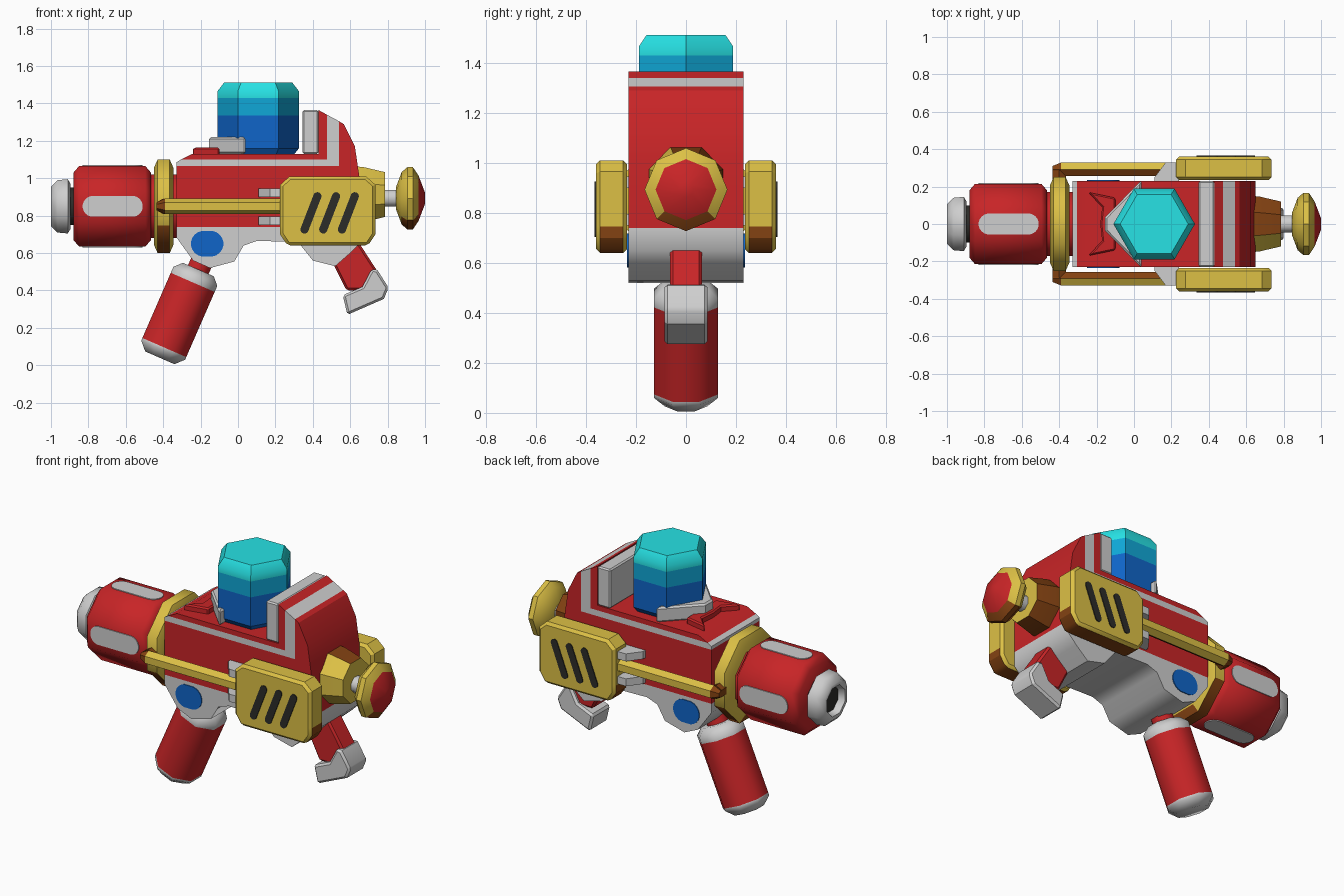
import bpy, bmesh, math
from mathutils import Vector

cube = bpy.data.objects.get("Cube")
if cube:
    bpy.data.objects.remove(cube, do_unlink=True)


def material(name, rgb):
    m = bpy.data.materials.new(name)
    m.use_nodes = True
    m.diffuse_color = (*rgb, 1)
    m.node_tree.nodes["Principled BSDF"].inputs["Base Color"].default_value = (*rgb, 1)
    return m


RED = material("red", (0.58, 0.018, 0.02))
WHITE = material("light grey", (0.62, 0.62, 0.62))
YELLOW = material("yellow", (0.72, 0.53, 0.06))
BROWN = material("brown", (0.23, 0.055, 0.006))
CYAN = material("cyan", (0.02, 0.76, 0.78))
SKY = material("sky blue", (0.005, 0.39, 0.68))
BLUE = material("blue", (0.005, 0.13, 0.58))
DARK = material("charcoal", (0.025, 0.025, 0.022))


def finish(name, bm, mats, rule=None, angle=30):
    """Turn a bmesh into an object; rule(centre, normal) picks each face's material."""
    bmesh.ops.recalc_face_normals(bm, faces=bm.faces)
    bm.normal_update()
    if rule:
        for f in bm.faces:
            f.material_index = int(rule(f.calc_center_median(), f.normal))
    me = bpy.data.meshes.new(name)
    bm.to_mesh(me)
    bm.free()
    for m in mats:
        me.materials.append(m)
    ob = bpy.data.objects.new(name, me)
    bpy.context.collection.objects.link(ob)
    bpy.ops.object.select_all(action='DESELECT')
    ob.select_set(True)
    bpy.context.view_layer.objects.active = ob
    bpy.ops.object.shade_smooth_by_angle(angle=math.radians(angle))
    return ob


def lathe(name, profile, mats, origin=(0, 0, 0), axis=(1, 0, 0), sides=8,
          flat=True, rule=None, angle=50):
    """Spin (distance, radius) pairs round an axis with few sides."""
    bm = bmesh.new()
    q = Vector((0, 0, 1)).rotation_difference(Vector(axis).normalized())
    phase = math.pi / sides if flat else 0
    k = 1 / math.cos(math.pi / sides) if flat else 1
    rings = []
    for t, r in profile:
        ring = []
        for i in range(sides):
            a = phase + i * math.tau / sides
            p = Vector((r * k * math.cos(a), r * k * math.sin(a), t))
            ring.append(bm.verts.new(Vector(origin) + q @ p))
        rings.append(ring)
    for a, b in zip(rings, rings[1:]):
        for i in range(sides):
            j = (i + 1) % sides
            bm.faces.new((a[i], a[j], b[j], b[i]))
    bm.faces.new(rings[0])
    bm.faces.new(rings[-1])
    return finish(name, bm, mats, rule, angle)


def prism(name, pts, lo, hi, mats, along='y', bevel=0.0, rule=None, angle=30):
    """Extrude an outline: xz outline along y, or xy outline along z."""
    bm = bmesh.new()
    place = (lambda a, b, d: (a, d, b)) if along == 'y' else (lambda a, b, d: (a, b, d))
    low = [bm.verts.new(place(a, b, lo)) for a, b in pts]
    high = [bm.verts.new(place(a, b, hi)) for a, b in pts]
    bm.faces.new(low)
    bm.faces.new(high)
    for i in range(len(pts)):
        j = (i + 1) % len(pts)
        bm.faces.new((low[i], low[j], high[j], high[i]))
    bmesh.ops.recalc_face_normals(bm, faces=bm.faces)
    if bevel:
        caps = [e for e in bm.edges if e.calc_face_angle(0) > 0.9]
        bmesh.ops.bevel(bm, geom=caps, offset=bevel, segments=1, affect='EDGES')
    return finish(name, bm, mats, rule, angle)


def pill(name, centre, u, v, half, radius, mat):
    """Thin rounded plate; u is its long direction, v its short one."""
    bm = bmesh.new()
    c, u, v = Vector(centre), Vector(u).normalized(), Vector(v).normalized()
    n = u.cross(v) * 0.005
    rings = [[], []]
    for i in range(20):
        a = (i + 0.5) * math.tau / 20
        p = c + u * (math.cos(a) * radius + math.copysign(half, math.cos(a))) + v * math.sin(a) * radius
        rings[0].append(bm.verts.new(p - n))
        rings[1].append(bm.verts.new(p + n))
    for r in rings:
        bm.faces.new(r)
    for i in range(20):
        j = (i + 1) % 20
        bm.faces.new((rings[0][i], rings[0][j], rings[1][j], rings[1][i]))
    finish(name, bm, [mat])


def underside(c, n):
    return n.z < -0.4


# Main body: coloured layers of one side outline
W = 0.23
prism("body_shell", [(-.33, .74), (-.33, 1.065), (.54, 1.065), (.54, 1.305), (.565, 1.29),
                     (.625, 1.17), (.65, 1.0), (.65, .74)], -W, W, [RED])
prism("body_stripe", [(-.33, 1.065), (-.33, 1.085), (-.305, 1.1), (.475, 1.1), (.475, 1.34),
                      (.54, 1.305), (.54, 1.065)], -W, W, [WHITE])
prism("body_top", [(-.305, 1.1), (-.245, 1.13), (.43, 1.13), (.43, 1.365), (.475, 1.34),
                   (.475, 1.1)], -W, W, [RED])
prism("fin_panel", [(.345, 1.13), (.345, 1.365), (.43, 1.365), (.43, 1.13)], -W, W, [WHITE], bevel=.008)
prism("lower_body", [(-.33, .74), (-.33, .685), (-.24, .56), (-.15, .52), (-.02, .555), (.03, .64),
                     (.1, .665), (.32, .66), (.4, .56), (.52, .53), (.6, .6), (.65, .65),
                     (.65, .74)], -W, W, [WHITE], angle=50)

# Barrel, muzzle and collar ring
AXIS = (0, 0, .85)
lathe("barrel", [(-.88, .18), (-.85, .215), (-.495, .215), (-.465, .18)], [RED], AXIS)
lathe("barrel_neck", [(-.47, .17), (-.32, .17)], [RED], AXIS)
lathe("muzzle_neck", [(-.91, .1), (-.87, .1)], [DARK], AXIS)
lathe("muzzle", [(-.96, .075), (-1, .085), (-1, .105), (-.965, .14), (-.91, .145), (-.895, .12)],
      [WHITE, DARK], AXIS, rule=lambda c, n: n.x < -.9 and c.x > -.99)
lathe("collar_ring", [(-.45, .205), (-.43, .25), (-.365, .25), (-.345, .205)],
      [YELLOW, BROWN], AXIS, rule=underside)
for s in (1, -1):
    pill("barrel_side_mark", (-.67, s * .215, .85), (1, 0, 0), (0, 0, 1), .105, .056, WHITE)
    pill("barrel_top_mark", (-.67, 0, .85 + s * .215), (1, 0, 0), (0, 1, 0), .105, .056, WHITE)

# Parts that repeat on both sides
pod = [(.225, .7), (.225, .745), (.225, .965), (.275, 1.01), (.685, 1.01), (.735, .965),
       (.735, .745), (.735, .7), (.695, .64), (.265, .64)]
for s, side in ((1, "left"), (-1, "right")):
    prism(side + "_pod", pod, s * .235, s * .36, [YELLOW, BROWN], bevel=.016,
          rule=lambda c, n: c.z < .745 and abs(n.y) < .5)
    for x in (.39, .49, .59):
        pill(side + "_pod_slot", (x, s * .36, .815), (.085, 0, .22), (.22, 0, -.085), .095, .022, DARK)
    lathe(side + "_rod", [(-.437, .02), (-.39, .042), (.26, .042)], [YELLOW, BROWN],
          (0, s * .292, .85), sides=6, flat=False, angle=20,
          rule=lambda c, n: c.x < -.35 or n.y * s < .1)
    lathe(side + "_rod_elbow", [(.2, .036), (.285, .036)], [BROWN], (-.4, 0, .85), (0, s, 0), sides=6)
    for z in (.75, .9):
        prism(side + "_rod_clamp", [(.11, s * .22), (.11, s * .25), (.17, s * .33), (.24, s * .33),
                                    (.24, s * .22)], z, z + .045, [WHITE], 'z')
    pill(side + "_round_mark", (-.165, s * W, .65), (1, 0, 0), (0, 0, 1), .018, .069, BLUE)

# Tank with coloured bands, its holder and the small spikes before it
lathe("tank", [(1.12, .185), (1.16, .218), (1.335, .218), (1.43, .218), (1.465, .218), (1.512, .182)],
      [BLUE, SKY, CYAN], (.108, 0, 0), (0, 0, 1), sides=6, flat=False, angle=35,
      rule=lambda c, n: (c.z > 1.335) + (c.z > 1.43))
prism("tank_holder", [(.04, .235), (-.155, .035), (-.155, -.035), (.04, -.235), (.04, -.17),
                      (-.08, 0), (.04, .17)], 1.13, 1.22, [WHITE], 'z', bevel=.01)
prism("spikes", [(-.1, .14), (-.245, .17), (-.17, .09), (-.18, 0), (-.17, -.09), (-.245, -.17),
                 (-.1, -.14)], 1.12, 1.165, [RED], 'z', bevel=.008)

# Rear cone, shaft and knob
lathe("rear_cone", [(.63, .15), (.67, .147), (.785, .12)], [YELLOW, BROWN], (0, 0, .913),
      rule=lambda c, n: n.y > -.3 and n.x < .9, angle=30)
lathe("rear_shaft", [(.77, .045), (.87, .045)], [WHITE], (0, 0, .893))
lathe("rear_knob", [(.845, .06), (.875, .14), (.905, .166), (.935, .166), (.965, .122), (1, .03)],
      [YELLOW, BROWN, RED], (0, 0, .893), flat=False, angle=35,
      rule=lambda c, n: 2 if c.x > .965 else n.z < -.5)

# Front grip
TILT = (.4, 0, .917)
lathe("front_grip", [(0, .085), (.045, .128), (.06, .128), (.44, .128), (.475, .128), (.515, .09)],
      [RED, WHITE], (-.418, 0, .04), TILT,
      rule=lambda c, n: not .06 < (c - Vector((-.418, 0, .04))).dot(Vector(TILT)) < .44)
lathe("front_grip_neck", [(.48, .06), (.66, .06)], [RED], (-.418, 0, .04), TILT)

# Rear grip and its foot
prism("rear_grip", [(.45, .66), (.6, .72), (.65, .65), (.76, .48), (.7, .4), (.58, .4)],
      -.063, .063, [RED], bevel=.012)
prism("rear_grip_foot", [(.56, .375), (.585, .27), (.78, .355), (.805, .415), (.745, .51),
                         (.715, .515), (.665, .42)], -.086, .086, [WHITE], bevel=.012)
